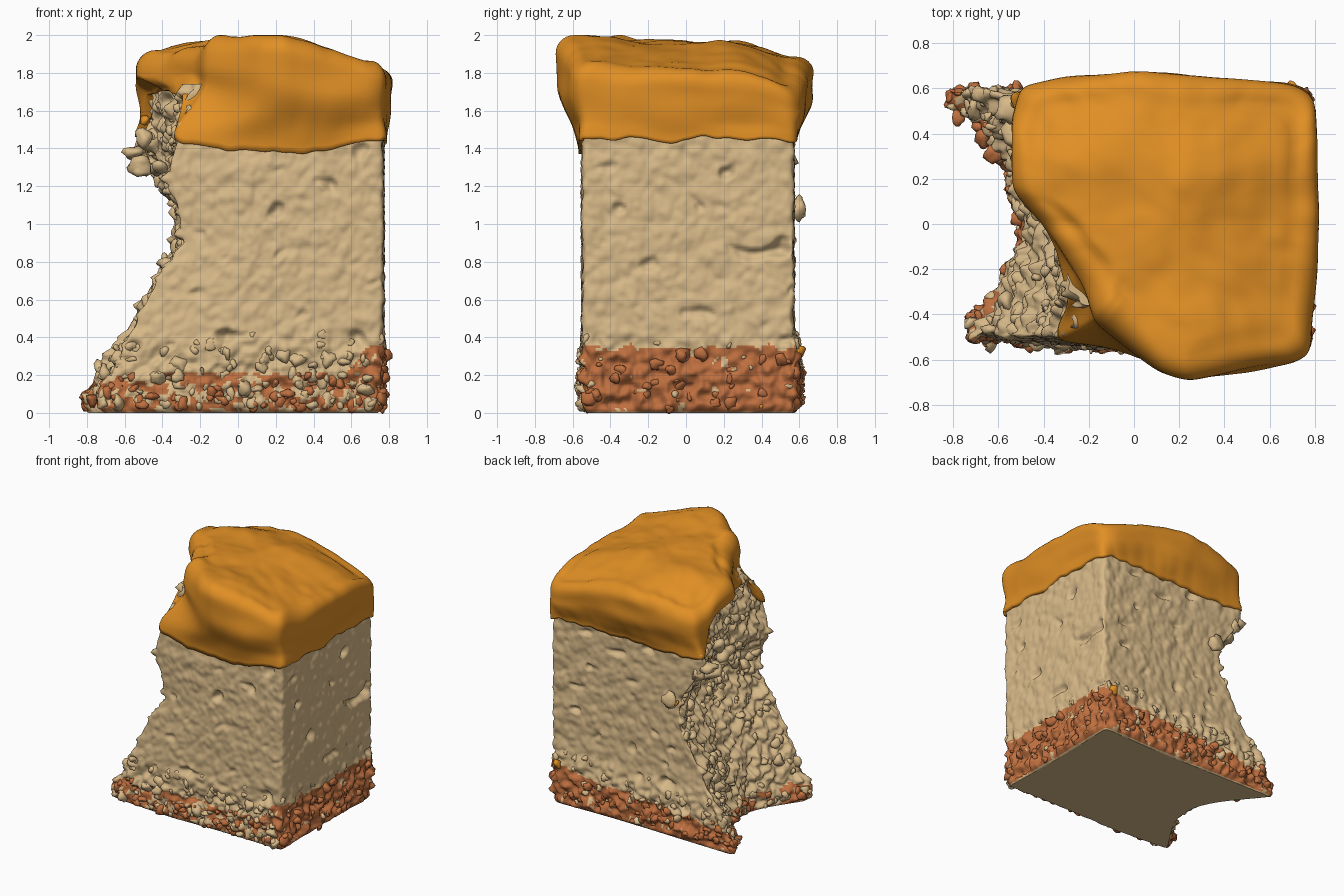
import bpy, bmesh, math, random
from mathutils import Vector, Matrix, noise

random.seed(4)
cube = bpy.data.objects.get("Cube")
if cube:
    bpy.data.objects.remove(cube, do_unlink=True)

def material(name, rgb):
    m = bpy.data.materials.new(name)
    m.use_nodes = True
    m.diffuse_color = (*rgb, 1)
    m.node_tree.nodes["Principled BSDF"].inputs["Base Color"].default_value = (*rgb, 1)
    return m

SPONGE = material("sponge beige", (0.69, 0.49, 0.25))
CRUST = material("crust brown", (0.52, 0.16, 0.05))
ICING = material("icing orange", (0.75, 0.275, 0.018))

# Every ring runs round the four sides in this order
RIGHT, BACK, BITE, FRONT = range(4)
COUNTS = (95, 115, 130, 115)
SLOTS = [(k, j / n) for k, n in enumerate(COUNTS) for j in range(n)]
N = len(SLOTS)
CENTRE = Vector((0.2, 0, 0))

# Bitten edge by height: z, x at front corner, x at back corner, x at middle
BITE_PROFILE = (
    (0.0, -.75, -.84, -.52), (0.1, -.76, -.84, -.52), (0.3, -.65, -.69, -.47),
    (0.5, -.54, -.57, -.40), (0.7, -.44, -.46, -.32), (0.9, -.30, -.34, -.23),
    (1.1, -.33, -.37, -.24), (1.25, -.38, -.47, -.30), (1.4, -.34, -.55, -.35),
    (1.5, -.31, -.53, -.36), (1.75, -.20, -.52, -.37))

def lerp(a, b, t):
    return a + (b - a) * t

def smoothstep(t):
    t = min(1, max(0, t))
    return t * t * (3 - 2 * t)

def along(points, t):
    pts = [Vector((x, y, 0)) for x, y in points]
    d = t * sum((b - a).length for a, b in zip(pts, pts[1:]))
    for a, b in zip(pts, pts[1:]):
        if d <= (b - a).length:
            return a.lerp(b, d / (b - a).length)
        d -= (b - a).length
    return pts[-1]

def body_point(i, z):
    k, u = SLOTS[i]
    lo, hi = next((a, b) for a, b in zip(BITE_PROFILE, BITE_PROFILE[1:]) if z <= b[0])
    f, b, c = [lerp(p, q, (z - lo[0]) / (hi[0] - lo[0])) for p, q in zip(lo[1:], hi[1:])]
    back = .57 + .025 * smoothstep((0.5 - z) / 0.2)
    if k == RIGHT:
        return Vector((0.77, lerp(-.55, back, u), z))
    if k == BACK:
        return Vector((lerp(.77, b, u), back, z))
    if k == BITE:
        sag = (c - (b + f) / 2) * math.sin(math.pi * u) ** 1.1
        return Vector((lerp(b, f, u) + sag, lerp(back, -.5, u), z))
    return Vector((lerp(f, .77, u), lerp(-.5, -.55, min(1, u * 3)), z))

def smooth(ring, times):
    for _ in range(times):
        ring = [(ring[i - 1] + ring[i] * 2 + ring[(i + 1) % N]) / 4 for i in range(N)]
    return ring

def normals(ring):
    tangents = [ring[(i + 1) % N] - ring[i - 1] for i in range(N)]
    return [Vector((t.y, -t.x, 0)).normalized() for t in tangents]

def inset(p, d):
    return p - Vector((p.x - CENTRE.x, p.y - CENTRE.y, 0)).normalized() * d

def finish(name, bm, mats):
    mesh = bpy.data.meshes.new(name)
    for f in bm.faces:
        f.smooth = len(f.verts) <= 4
    bm.to_mesh(mesh)
    bm.free()
    for m in mats:
        mesh.materials.append(m)
    bpy.context.collection.objects.link(bpy.data.objects.new(name, mesh))

def loft(name, rings, mats, rule):
    bm = bmesh.new()
    vs = [[bm.verts.new(p) for p in ring] for ring in rings]
    for lo, hi in zip(vs, vs[1:]):
        for i in range(N):
            j = (i + 1) % N
            f = bm.faces.new((lo[i], lo[j], hi[j], hi[i]))
            f.material_index = rule(f.calc_center_median(), SLOTS[i][0])
    bm.faces.new(vs[0][::-1])
    bm.faces.new(vs[-1])
    finish(name, bm, mats)

# Crumbly sponge body with a bite out of one side
def roughness(p, k):
    amp = 0.075 if k == BITE else lerp(0.018, 0.07, smoothstep((0.48 - p.z) / 0.3))
    d = amp * ((0.45 - noise.voronoi(p * 14)[0][0]) * 0.9 + noise.noise(p * 27) * 0.35)
    if k == BITE:
        return d + 0.04 * noise.noise(p * 6)
    pit = noise.noise(Vector((p.x * 7 + 3, p.y * 7 + 7, p.z * 11 + 1)))
    return d + 0.008 * noise.noise(p * 9) - 0.12 * max(0, pit - 0.42)

def tuck(i, z):
    k, u = SLOTS[i]
    weight = smoothstep((abs(u - 0.5) - 0.36) / 0.1) if k == BITE else 1
    return 0.12 * weight * smoothstep((z - 1.49) / 0.25)

heights = [0, 0.008, 0.025] + [0.04 + 1.7 * r / 118 for r in range(119)]
body = []
for z in heights:
    ring = smooth([body_point(i, z) for i in range(N)], 9)
    fade = min(1, z / 0.04)
    body.append([inset(p + n * roughness(p, SLOTS[i][0]) * fade,
                       0.04 * (1 - fade) ** 2 + tuck(i, z))
                 for i, (p, n) in enumerate(zip(ring, normals(ring)))])

# Brown crust colour round the foot, patchy on the front
def crust_rule(p, k):
    spots = noise.noise(p * 13) + 0.5 * noise.noise(p * 27)
    edge = p.z + 0.04 * noise.noise(p * 9)
    corner = smoothstep((p.x - 0.55) / 0.15)
    limit, cover = {RIGHT: (0.345, 0.6),
                    BACK: (lerp(0.16, 0.32, (p.x + 0.8) / 1.6), 0.5),
                    BITE: (0.14, 0.1),
                    FRONT: (0.21 + 0.14 * corner, 0.06 + 0.4 * corner)}[k]
    return int(p.z > 0.015 and edge < limit and spots < cover)

loft("sponge_body", body, [SPONGE, CRUST], crust_rule)

# Icing cap, thick on the outside and broken short along the bite
OUTLINE = (
    ((.78, -.57), (.81, -.2), (.82, .1), (.81, .57)),
    ((.81, .57), (.72, .62), (.3, .65), (0, .68), (-.5, .61)),
    ((-.5, .61), (-.55, .45), (-.54, .15), (-.40, 0), (-.22, -.28), (-.18, -.43)),
    ((-.18, -.43), (.12, -.65), (.25, -.69), (.7, -.61), (.78, -.57)))
outline = smooth([along(OUTLINE[k], u) for k, u in SLOTS], 25)
ROUND = 0.1

def top_height(x, y):
    z = 1.965 - 0.14 * smoothstep((x - 0.15) / 0.7) + 0.04 * smoothstep((-y - 0.2) / 0.4)
    z -= 0.09 * smoothstep((y - 0.2) / 0.45) + 0.05 * smoothstep((-x - 0.15) / 0.35)
    z += 0.008 * noise.noise(Vector((x * 9 + y * 6, y * 8 - x * 4, 5)))
    return min(2, z + 0.022 * noise.noise(Vector((x * 3 + y, y * 4 - x, 2))))

def bottom_height(i):
    k, u = SLOTS[i]
    p = body_point(i, 1.45)
    z = 1.45 + 0.03 * noise.noise(p * 4) + 0.02 * noise.noise(p * 11)
    if k == FRONT:
        z -= 0.06 * math.sin(math.pi * u) ** 0.5
    if k == BITE:
        z += 0.25 * smoothstep(u / 0.2) * smoothstep((1 - u) / 0.2)
    return z

bottoms = [bottom_height(i) for i in range(N)]
bases = smooth([body_point(i, z) for i, z in enumerate(bottoms)], 9)
base_out = normals(bases)

def icing_point(i, t, arc):
    o = outline[i]
    p = (bases[i] + base_out[i] * 0.018).lerp(o, smoothstep(t * 1.4))
    p.z = lerp(bottoms[i], top_height(o.x, o.y) - ROUND, t) + ROUND * math.sin(arc)
    wave = 0.03 * noise.noise(Vector((p.x * 3, p.y * 3, p.z * 5))) * smoothstep(t * 3)
    return inset(p, ROUND * (1 - math.cos(arc)) + wave)

icing = [[inset(Vector((p.x, p.y, z + lift)), depth) for p, z in zip(bases, bottoms)]
         for depth, lift in ((0.25, 0.06), (0.06, 0.02), (0.01, 0))]
climb = [(s / 16, 0) for s in range(17)] + [(1, s / 14 * math.pi) for s in range(1, 8)]
icing += [[icing_point(i, t, arc) for i in range(N)] for t, arc in climb]
rim = icing[-1]
for s in range(1, 20):
    ring = [p.lerp(Vector((CENTRE.x, CENTRE.y, p.z)), s / 20) for p in rim]
    for q in ring:
        q.z = lerp(q.z, top_height(q.x, q.y), smoothstep(s / 3))
    icing.append(ring)
loft("icing_cap", icing, [ICING], lambda p, k: 0)

# Loose crumbs sunk into the bite and the foot
def add_crumb(bm, pos, size):
    squash = Matrix.Diagonal([random.uniform(0.7, 1.4) for _ in range(3)] + [1])
    pos = Vector((pos[0], pos[1], max(pos[2], size * 1.7)))
    made = bmesh.ops.create_icosphere(bm, subdivisions=2, radius=size,
                                      matrix=Matrix.Translation(pos) @ squash)
    for v in made["verts"]:
        v.co += (v.co - pos) * 0.8 * noise.noise(v.co * 0.9 / size)

def crumbs(name, mat, scattered, placed):
    bm = bmesh.new()
    for side, count, zmax, power, big in scattered:
        for _ in range(count):
            z = 0.03 + zmax * random.random() ** power
            ring = min(range(len(heights)), key=lambda h: abs(heights[h] - z))
            i = sum(COUNTS[:side]) + random.randrange(COUNTS[side])
            size = random.uniform(0.014, big)
            add_crumb(bm, inset(body[ring][i], size * 0.5), size)
    for *pos, size in placed:
        add_crumb(bm, pos, size)
    finish(name, bm, [mat])

crumbs("sponge_crumbs", SPONGE,
       ((BITE, 170, 1.6, 1.2, 0.042), (FRONT, 90, 0.38, 1.5, 0.036),
        (RIGHT, 10, 0.36, 0.5, 0.025), (BACK, 35, 0.4, 1, 0.032)),
       ((-.55, .5, 1.38, .05), (-.52, .4, 1.3, .06), (-.5, .3, 1.46, .05),
        (-.42, .1, 1.3, .06), (-.27, .6, 1.07, .045)))
crumbs("crust_crumbs", CRUST,
       ((FRONT, 50, 0.17, 1, 0.035), (RIGHT, 30, 0.28, 1, 0.035),
        (BACK, 40, 0.2, 1, 0.035), (BITE, 20, 0.1, 1, 0.035)),
       ((-.78, .47, .07, .035), (-.7, -.41, .07, .035)))
crumbs("icing_crumbs", ICING, (),
       ((-.49, .45, 1.55, .035), (-.47, .4, 1.4, .025), (-.33, .59, 1.07, .02),
        (.7, .6, .32, .025), (.75, .4, .03, .02)))
